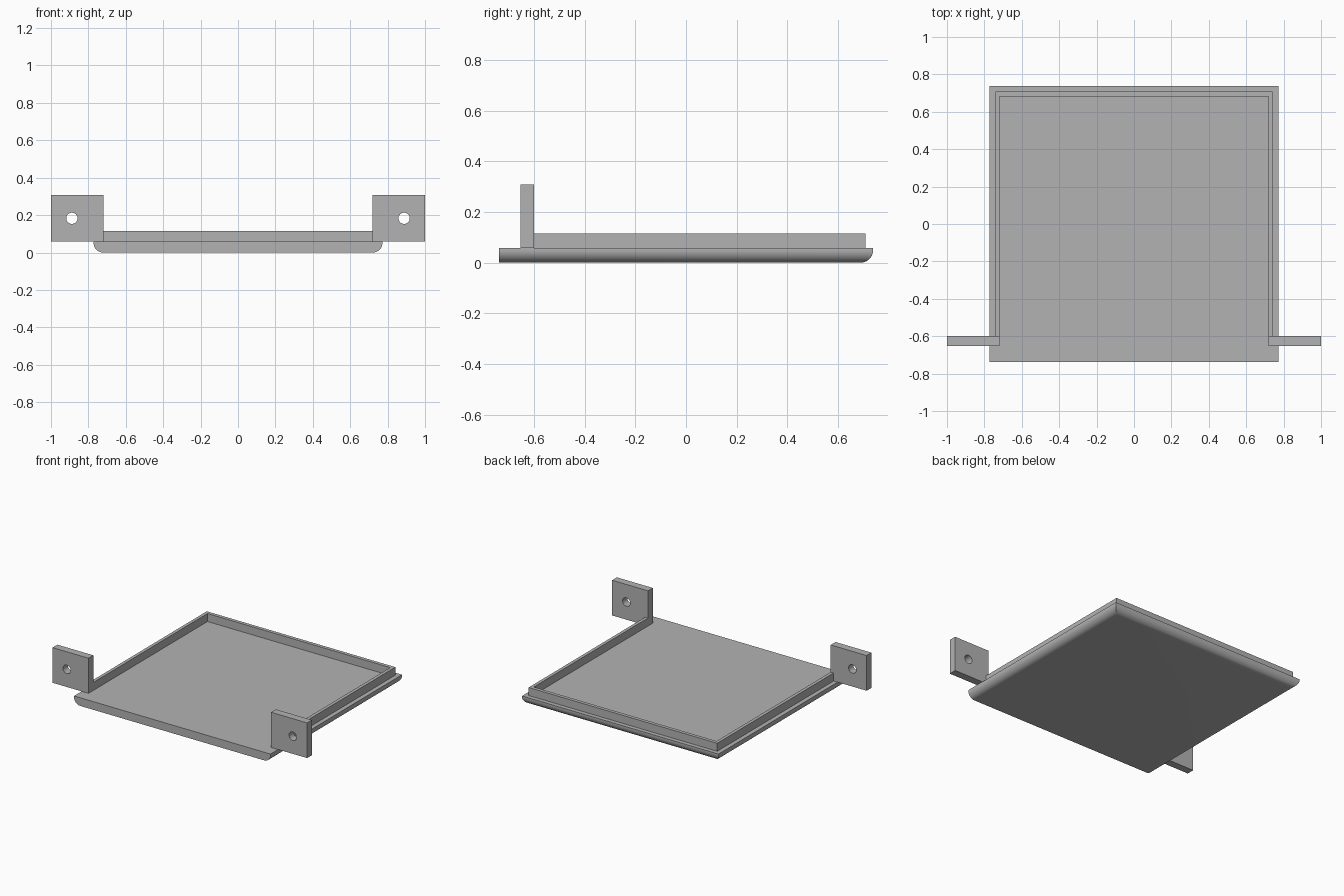
import bpy
import bmesh
from math import sin, cos, pi, radians

if "Cube" in bpy.data.objects:
    bpy.data.objects.remove(bpy.data.objects["Cube"], do_unlink=True)

# Main sizes
HALF_W, HALF_D = 0.772, 0.738
PLATE_TOP, WALL_TOP, TAB_TOP = 0.058, 0.115, 0.308
FILLET, STEPS = 0.05, 12
TAB_FRONT, TAB_BACK = -0.653, -0.599
WALL_OUT, WALL_IN = 0.741, 0.718
BACK_OUT, BACK_IN = 0.708, 0.683

grey = bpy.data.materials.new("plain grey")
grey.use_nodes = True
colour = (0.45, 0.45, 0.45, 1)
grey.diffuse_color = colour
grey.node_tree.nodes["Principled BSDF"].inputs["Base Color"].default_value = colour


def add_object(name, bm):
    bmesh.ops.recalc_face_normals(bm, faces=bm.faces)
    mesh = bpy.data.meshes.new(name)
    bm.to_mesh(mesh)
    bm.free()
    mesh.materials.append(grey)
    obj = bpy.data.objects.new(name, mesh)
    bpy.context.collection.objects.link(obj)
    return obj


def loft(rings):
    """Join closed rings of equal length and cap both ends."""
    bm = bmesh.new()
    loops = [[bm.verts.new(p) for p in ring] for ring in rings]
    for a, b in zip(loops, loops[1:]):
        for i in range(len(a)):
            j = (i + 1) % len(a)
            bm.faces.new((a[i], a[j], b[j], b[i]))
    bm.faces.new(loops[0][::-1])
    bm.faces.new(loops[-1])
    return bm


def plate_ring(inset, z):
    x, back = HALF_W - inset, HALF_D - inset
    return [(-x, -HALF_D, z), (x, -HALF_D, z), (x, back, z), (-x, back, z)]


# Base plate: lower side and back edges rounded, front edge square
rings = []
for k in range(STEPS + 1):
    a = k / STEPS * pi / 2
    rings.append(plate_ring(FILLET * (1 - sin(a)), FILLET * (1 - cos(a))))
rings.append(plate_ring(0, PLATE_TOP))
plate = add_object("base_plate", loft(rings))
bpy.ops.object.select_all(action="DESELECT")
plate.select_set(True)
bpy.context.view_layer.objects.active = plate
bpy.ops.object.shade_smooth_by_angle(angle=radians(30))

# Raised lip round the sides and back, open at the front
outline = [(-WALL_OUT, TAB_BACK), (-WALL_OUT, BACK_OUT), (WALL_OUT, BACK_OUT), (WALL_OUT, TAB_BACK),
           (WALL_IN, TAB_BACK), (WALL_IN, BACK_IN), (-WALL_IN, BACK_IN), (-WALL_IN, TAB_BACK)]
add_object("raised_lip", loft([[(x, y, z) for x, y in outline] for z in (PLATE_TOP, WALL_TOP)]))

# Mounting tabs: one drilled plate, mirrored to the other side
tab_outline = [(WALL_IN, PLATE_TOP), (1, PLATE_TOP), (1, TAB_TOP), (WALL_IN, TAB_TOP)]
tabs = add_object("mounting_tabs", loft([[(x, y, z) for x, z in tab_outline]
                                         for y in (TAB_FRONT, TAB_BACK)]))
circle = [(0.888 + 0.03 * cos(i * pi / 16), 0.183 + 0.03 * sin(i * pi / 16)) for i in range(32)]
cutter = add_object("screw_hole_cutter", loft([[(x, y, z) for x, z in circle]
                                               for y in (TAB_FRONT - 0.1, TAB_BACK + 0.1)]))
cutter.hide_render = True
cutter.hide_set(True)
drill = tabs.modifiers.new("screw hole", "BOOLEAN")
drill.operation = "DIFFERENCE"
drill.solver = "EXACT"
drill.object = cutter
tabs.modifiers.new("other side", "MIRROR")
